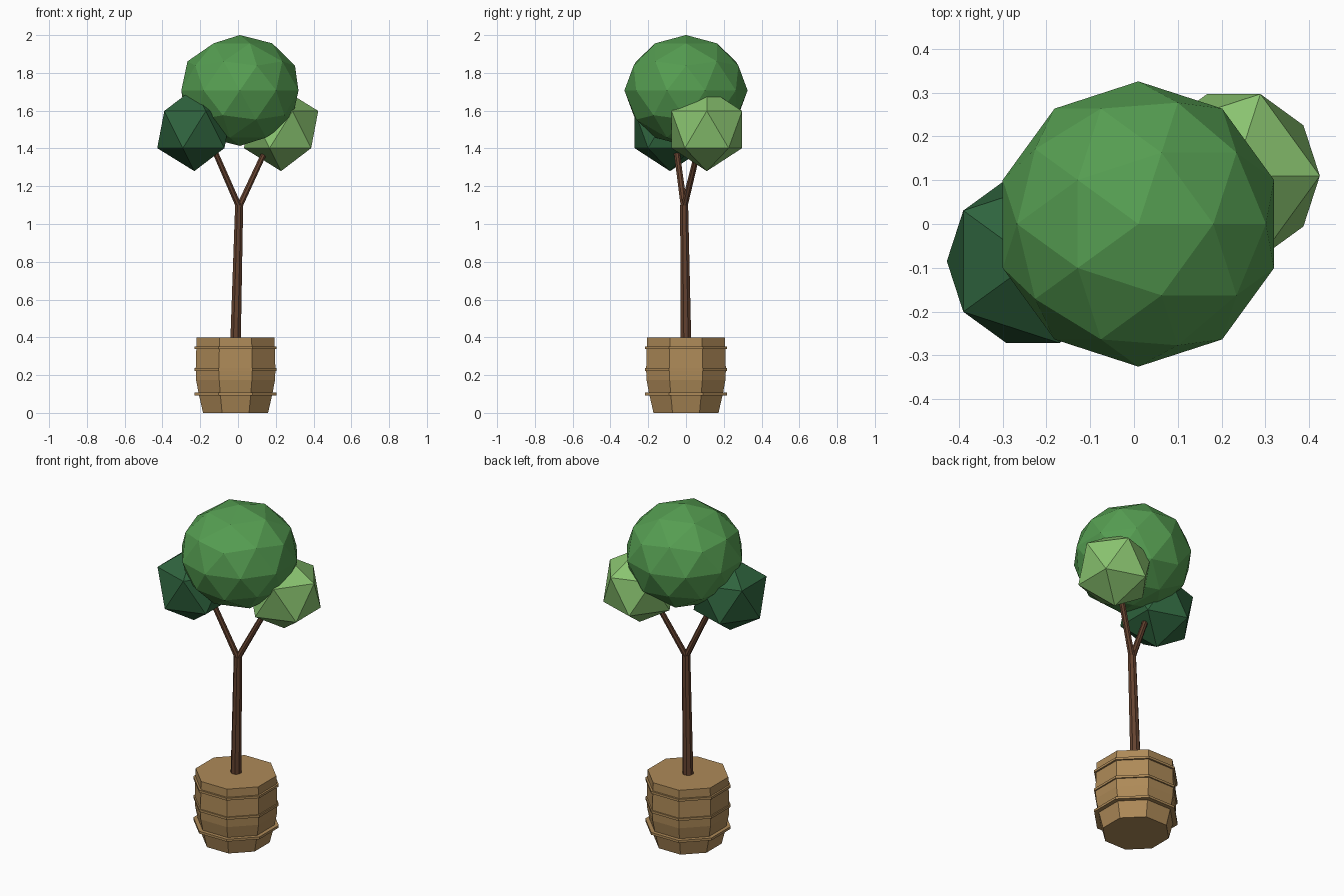
import bpy, bmesh, math
from mathutils import Vector

if "Cube" in bpy.data.objects:
    bpy.data.objects.remove(bpy.data.objects["Cube"])


def material(name, r, g, b):
    lin = [((c / 255 + 0.055) / 1.055) ** 2.4 for c in (r, g, b)]
    m = bpy.data.materials.new(name)
    m.diffuse_color = (*lin, 1)
    m.use_nodes = True
    m.node_tree.nodes["Principled BSDF"].inputs["Base Color"].default_value = m.diffuse_color
    return m


WOOD = material("tan_wood", 174, 138, 88)
BARK = material("brown_bark", 100, 66, 47)
GREEN = material("mid_green", 85, 157, 81)
LIGHT = material("light_green", 138, 196, 112)
DARK = material("dark_green", 47, 100, 62)


def add_object(name, bm, mat):
    bmesh.ops.recalc_face_normals(bm, faces=bm.faces)
    mesh = bpy.data.meshes.new(name)
    bm.to_mesh(mesh)
    bm.free()
    mesh.materials.append(mat)
    obj = bpy.data.objects.new(name, mesh)
    bpy.context.collection.objects.link(obj)
    return obj


def loft(name, rings, sides, mat):
    """Capped stack of regular polygons; rings are (centre, circumradius)."""
    bm = bmesh.new()
    loops = []
    for (x, y, z), r in rings:
        angles = [(i + 0.5) * math.tau / sides for i in range(sides)]
        loops.append([bm.verts.new((x + r * math.cos(a), y + r * math.sin(a), z))
                      for a in angles])
    for low, high in zip(loops, loops[1:]):
        for i in range(sides):
            j = (i + 1) % sides
            bm.faces.new((low[i], low[j], high[j], high[i]))
    bm.faces.new(loops[0])
    bm.faces.new(loops[-1])
    return add_object(name, bm, mat)


def foliage(name, centre, radius, level, squash, mat):
    bm = bmesh.new()
    bmesh.ops.create_icosphere(bm, subdivisions=level, radius=radius)
    bmesh.ops.scale(bm, vec=(1, 1, squash), verts=bm.verts)
    bmesh.ops.translate(bm, vec=Vector(centre), verts=bm.verts)
    return add_object(name, bm, mat)


# Eight-sided barrel planter; sizes are distances to the flat sides
PX, FLAT = -0.013, math.cos(math.pi / 8)
profile = [(0, 0.172), (0.10, 0.195), (0.175, 0.209), (0.23, 0.211), (0.40, 0.206)]
loft("barrel", [((PX, 0, z), w / FLAT) for z, w in profile], 8, WOOD)

# Thin hoops around the barrel
for i, z in enumerate((0.10, 0.23, 0.345)):
    loft(f"hoop_{i + 1}", [((PX, 0, z + dz), 0.218 / FLAT) for dz in (-0.007, 0.007)],
         8, WOOD)

# Leaning tapered trunk and two branches
fork = (0.006, -0.01, 1.10)
loft("trunk", [((PX, 0, 0.38), 0.030), (fork, 0.023)], 8, BARK)
base = (0.006, -0.01, 1.09)
loft("left_branch", [(base, 0.019), ((-0.173, -0.065, 1.50), 0.016)], 8, BARK)
loft("right_branch", [(base, 0.019), ((0.197, 0.09, 1.50), 0.016)], 8, BARK)

# Foliage balls
foliage("main_foliage", (0.01, 0, 1.707), 0.326, 2, 0.9, GREEN)
foliage("right_foliage", (0.228, 0.11, 1.50), 0.22, 1, 1, LIGHT)
foliage("left_foliage", (-0.231, -0.085, 1.50), 0.22, 1, 1, DARK)
